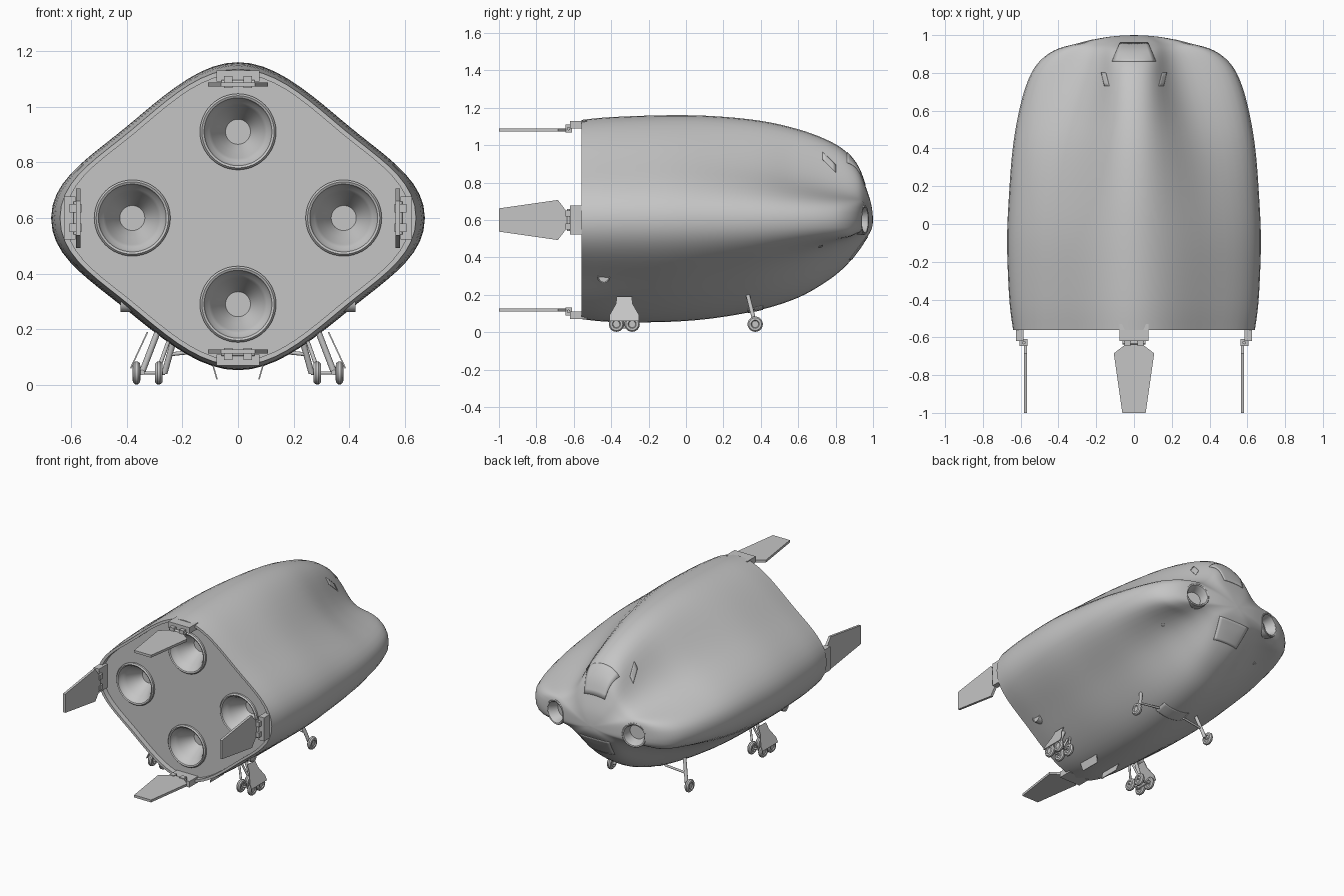
import bpy, bmesh, math
from mathutils import Matrix, Vector
from mathutils.bvhtree import BVHTree

if "Cube" in bpy.data.objects:
    bpy.data.objects.remove(bpy.data.objects["Cube"])

grey = bpy.data.materials.new("hull grey")
grey.diffuse_color = (0.56, 0.56, 0.56, 1)
grey.use_nodes = True
grey.node_tree.nodes["Principled BSDF"].inputs["Base Color"].default_value = grey.diffuse_color
CZ = 0.6  # height of the hull axis


def finish(name, bm, smooth=True, recalc=True):
    if recalc:
        bmesh.ops.recalc_face_normals(bm, faces=bm.faces)
    me = bpy.data.meshes.new(name)
    bm.to_mesh(me)
    bm.free()
    ob = bpy.data.objects.new(name, me)
    bpy.context.collection.objects.link(ob)
    me.materials.append(grey)
    if smooth:
        smooth_shade(ob)
    return ob


def smooth_shade(ob):
    bpy.ops.object.select_all(action='DESELECT')
    bpy.context.view_layer.objects.active = ob
    ob.select_set(True)
    bpy.ops.object.shade_smooth_by_angle(angle=math.radians(35))


def aim(pos, axis):
    """Matrix whose local z points along axis."""
    return Matrix.Translation(pos) @ Vector(axis).to_track_quat('Z', 'Y').to_matrix().to_4x4()


def lathe(name, prof, mat, n=40):
    bm = bmesh.new()
    rings = []
    for r, h in prof:
        if r == 0:
            rings.append([bm.verts.new(mat @ Vector((0, 0, h)))] * n)
        else:
            rings.append([bm.verts.new(mat @ Vector((r * math.cos(6.283185 * i / n),
                          r * math.sin(6.283185 * i / n), h))) for i in range(n)])
    for a, b in zip(rings, rings[1:]):
        for i in range(n):
            j = (i + 1) % n
            bm.faces.new(list(dict.fromkeys((a[i], a[j], b[j], b[i]))))
    return finish(name, bm)


def rod(name, p, q, r, n=12):
    p, q = Vector(p), Vector(q)
    l = (q - p).length
    return lathe(name, [(0, 0), (r, 0), (r, l), (0, l)], aim(p, q - p), n)


def prism(name, pts, depth, mat):
    """Flat outline in local xy, thickened evenly along local z."""
    bm = bmesh.new()
    lo = [bm.verts.new(mat @ Vector((x, y, -depth / 2))) for x, y in pts]
    hi = [bm.verts.new(mat @ Vector((x, y, depth / 2))) for x, y in pts]
    bm.faces.new(lo)
    bm.faces.new(hi)
    for i in range(len(pts)):
        j = (i + 1) % len(pts)
        bm.faces.new((lo[i], lo[j], hi[j], hi[i]))
    return finish(name, bm, False)


def box(name, x0, x1, y0, y1, z0, z1, mat):
    return prism(name, [(x0, y0), (x1, y0), (x1, y1), (x0, y1)], z1 - z0,
                 mat @ Matrix.Translation((0, 0, (z0 + z1) / 2)))


# ---- hull: y, half width, rise above axis, drop below axis, upper and lower flank fullness
keys = [(-.56, .64, .535, .53, .595, .60), (-.4, .66, .55, .545, .595, .60), (-.1, .672, .56, .545, .59, .60),
        (.15, .662, .555, .525, .565, .59), (.4, .642, .53, .48, .525, .57), (.6, .608, .485, .415, .475, .53),
        (.75, .565, .43, .33, .445, .49), (.85, .51, .37, .25, .445, .475), (.92, .42, .285, .165, .49, .51),
        (.96, .285, .18, .105, .58, .6), (.985, .17, .105, .065, .65, .65), (.996, .085, .05, .035, .68, .68),
        (1, 0, 0, 0, .7, .7)]


def catmull(a, b, c, d, t):
    return [.5 * (2 * q + (r - p) * t + (2 * p - 5 * q + 4 * r - s) * t * t
                  + (3 * q - p - 3 * r + s) * t ** 3) for p, q, r, s in zip(a, b, c, d)]


def bezier(p, t):
    u = 1 - t
    return p[0] * u ** 3 + p[1] * 3 * u * u * t + p[2] * 3 * u * t * t + p[3] * t ** 3


def quadrant(w, h, m):
    """Lobed quarter section from the ridge (0,h) to the side (w,0)."""
    a, b, d = min(.14, .5 * w), min(.14, .62 * h), Vector((w, -h)) * .2
    mid = Vector((w, h)) * m
    s1 = [Vector((0, h)), Vector((a, h)), mid - d, mid]
    s2 = [mid, mid + d, Vector((w, b)), Vector((w, 0))]
    return [bezier(s, i / 9) for s in (s1, s2) for i in range(9)] + [Vector((w, 0))]


def section(y, w, t, b, m, m2):
    up, dn = quadrant(w, t, m), quadrant(w, b, m2)
    half = [(p.x, p.y) for p in up] + [(p.x, -p.y) for p in reversed(dn[:-1])]
    full = half + [(-x, z) for x, z in reversed(half[1:-1])]
    return [Vector((x, y, CZ + z)) for x, z in full]


rings = []
for i in range(len(keys) - 1):
    ks = [keys[max(0, min(len(keys) - 1, i + k))] for k in (-1, 0, 1, 2)]
    rings += [section(*catmull(*ks, s / 5)) for s in range(5)]
rim = [Vector((p.x * .967, -.56, CZ + (p.z - CZ) * .967)) for p in rings[0]]
rings = [[p + Vector((0, .035, 0)) for p in rim], rim] + rings
bm = bmesh.new()
vr = [[bm.verts.new(p) for p in r] for r in rings]
n = len(vr[0])
for a, b in zip(vr, vr[1:]):
    for i in range(n):
        bm.faces.new((a[i], a[(i + 1) % n], b[(i + 1) % n], b[i]))
tip = bm.verts.new((0, 1, CZ))
for i in range(n):
    bm.faces.new((vr[-1][i], vr[-1][(i + 1) % n], tip))
bm.faces.new(vr[0])
bmesh.ops.recalc_face_normals(bm, faces=bm.faces)
tree = BVHTree.FromBMesh(bm)
hull = finish("hull", bm, False)

# ---- engine wells and nose ports cut from the hull
engines = [(0, .91), (0, .29), (.38, .6), (-.38, .6)]
cutters = [rod("engine_cutter", (x, -.7, z), (x, -.36, z), .128, 40) for x, z in engines]
ports = []
for s in (-1, 1):
    ax = Vector((s * .25, .97, 0)).normalized()
    hit = tree.ray_cast(Vector((s * .29, 2, CZ)), Vector((0, -1, 0)))[0] - ax * .006
    ports.append((hit, ax))
    cutters.append(rod("port_cutter", hit - ax * .08, hit + ax * .12, .07, 32))
for c in cutters:
    mod = hull.modifiers.new("cut", 'BOOLEAN')
    mod.object, mod.operation, mod.solver = c, 'DIFFERENCE', 'EXACT'
bpy.context.view_layer.objects.active = hull
for mod in list(hull.modifiers):
    bpy.ops.object.modifier_apply(modifier=mod.name)
for c in cutters:
    bpy.data.objects.remove(c)
smooth_shade(hull)

# ---- engine nozzles and port rims
for x, z in engines:
    lathe("engine_nozzle", [(.128, .16), (.137, .03), (.137, .008), (.13, 0), (.122, .004), (.116, .025),
                            (.104, .035), (.095, .055), (.07, .10), (.045, .15), (0, .15)],
          aim((x, -.545, z), (0, 1, 0)), 48)
for hit, ax in ports:
    lathe("port_rim", [(.07, -.08), (.078, -.03), (.08, .002), (.076, .006), (.068, .004), (.06, -.012),
                       (.05, -.06), (0, -.06)], aim(hit, ax), 36)

# ---- tail flaps on hinge blocks at four sides
for k, r in enumerate((.48, .575, .48, .575)):
    m = Matrix.Translation((0, 0, CZ)) @ Matrix.Rotation(k * math.pi / 2, 4, 'Y') @ Matrix.Translation((0, 0, r))
    prism("tail_flap", [(-.035, -.63), (.035, -.63), (.107, -.685), (.062, -1), (-.062, -1), (-.107, -.685)], .016, m)
    box("hinge_block", -.078, .078, -.62, -.53, .01, .05, m)
    for x in (-.035, .035):
        box("hinge_lug", x - .016, x + .016, -.645, -.61, -.012, .03, m)
    rod("hinge_pin", m @ Vector((-.06, -.628, .008)), m @ Vector((.06, -.628, .008)), .009)


# ---- landing gear, mirrored left and right
def wheel(x, y):
    lathe("wheel", [(0, -.008), (.018, -.008), (.022, -.014), (.034, -.013), (.041, -.005), (.041, .005),
                    (.034, .013), (.022, .014), (.018, .008), (0, .008)], aim((x, y, .043), (1, 0, 0)), 24)


def gear_door(name, s, pts, centre, normal):
    tilt = aim((s * centre[0], *centre[1:]), (s * normal[0], *normal[1:]))
    inv = tilt.inverted()
    prism(name, [(inv @ Vector((s * x, y, z))).xy for x, y, z in pts], .005, tilt)


for s in (-1, 1):
    for y in (-.372, -.288):
        wheel(s * .365, y)
        rod("rear_axle", (s * .34, y, .043), (s * .372, y, .043), .008)
        rod("rear_link", (s * .285, y, .06), (s * .235, -.33, .2), .007)
        wheel(s * .285, y)
        rod("rear_inner_axle", (s * .27, y, .043), (s * .345, y, .043), .006)
    rod("rear_axle_beam", (s * .345, -.385, .045), (s * .345, -.275, .045), .01)
    rod("rear_strut", (s * .345, -.33, .045), (s * .27, -.33, .24), .011)
    gear_door("rear_outer_door", s, [(.387, -.41, .06), (.387, -.25, .06), (.375, -.25, .09), (.345, -.285, .15),
              (.325, -.29, .19), (.325, -.37, .19), (.345, -.375, .15), (.375, -.41, .09)],
              (.358, -.33, .12), (.9, 0, .42))
    gear_door("rear_inner_door", s, [(.075, -.40, .02), (.075, -.26, .02), (.098, -.25, .1), (.098, -.41, .1)],
              (.087, -.33, .06), (.96, 0, -.28))
    wheel(s * .285, .37)
    rod("front_axle", (s * .262, .37, .043), (s * .292, .37, .043), .008)
    rod("front_strut", (s * .264, .37, .043), (s * .215, .325, .22), .011)
    rod("front_brace", (s * .245, .352, .11), (s * .1, .36, .125), .007)


# ---- thin panels laid on the hull surface
def panel(name, corners, direction, n=10):
    bm = bmesh.new()
    c = [Vector(p) for p in corners]
    d = Vector(direction).normalized()
    grid = []
    for i in range(n + 1):
        row = []
        for j in range(n + 1):
            u, v = i / n, j / n
            p = c[0].lerp(c[1], u).lerp(c[3].lerp(c[2], u), v)
            loc, nor = tree.ray_cast(p - d * 2, d)[:2]
            row.append(bm.verts.new(loc + nor * .001))
        grid.append(row)
    for i in range(n):
        for j in range(n):
            bm.faces.new((grid[i][j], grid[i + 1][j], grid[i + 1][j + 1], grid[i][j + 1]))
    ob = finish(name, bm)
    mod = ob.modifiers.new("thickness", 'SOLIDIFY')
    mod.thickness, mod.offset = .004, 0


panel("windscreen", [(-.115, .86, 1), (.115, .86, 1), (.075, .957, 1), (-.075, .957, 1)], (0, 0, -1))
panel("nose_hatch", [(-.09, 1, .39), (.09, 1, .39), (.115, 1, .51), (-.115, 1, .51)], (0, -1, 0))
panel("front_gear_hatch", [(-.1, .33, 0), (.1, .33, 0), (.1, .41, 0), (-.1, .41, 0)], (0, 0, 1))
for s in (-1, 1):
    panel("side_window", [(s * .13, .73, 1), (s * .155, .73, 1), (s * .172, .8, 1), (s * .148, .8, 1)], (0, 0, -1), 4)
    for y, z, r in ((-.44, .295, .033), (.72, .46, .012)):
        loc, nor = tree.ray_cast(Vector((s * 2, y, z)), Vector((-s, 0, 0)))[:2]
        ax = Vector((s, 0, 0)) if r > .02 else nor
        lathe("flank_port", [(r, -.06), (r, .003), (r * .85, .003), (r * .8, -.001), (0, -.001)], aim(loc, ax), 24)
